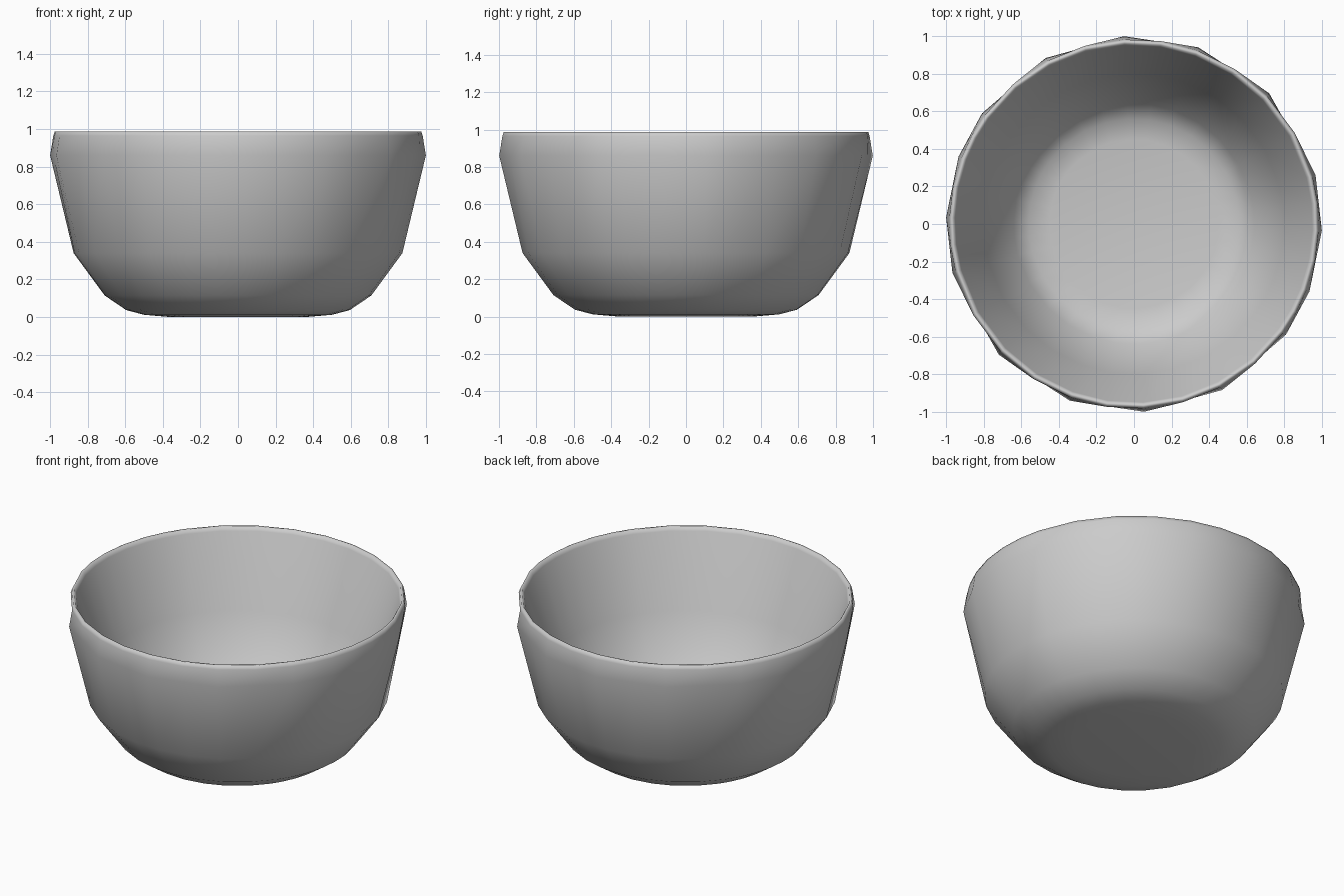
import bpy, bmesh
from math import radians, cos, sin

if "Cube" in bpy.data.objects:
    bpy.data.objects.remove(bpy.data.objects["Cube"])

# Uneven facet corners, repeated on the opposite half, with a midpoint in between
half = [-2, 15, 44, 70, 93, 118, 144, 159]
corners = half + [a + 180 for a in half]
angles = []
for i, a in enumerate(corners):
    b = corners[i + 1] if i < 15 else corners[0] + 360
    angles.append((a, 1.0))
    angles.append(((a + b) / 2, cos(radians((b - a) / 2))))

# Bowl section: (radius, height, faceted) from underside centre, over rim, to inner floor
profile = [
    (0.36, 0.0, 0), (0.50, 0.012, 0), (0.595, 0.037, 0), (0.71, 0.115, 0),
    (0.875, 0.34, 0), (1.0, 0.86, 1), (0.983, 0.965, 0), (0.975, 0.988, 0),
    (0.962, 0.988, 0), (0.95, 0.965, 0), (0.80, 0.52, 0),
    (0.64, 0.18, 0), (0.56, 0.115, 0), (0.45, 0.095, 0),
]

bm = bmesh.new()
rings = []
for r, z, faceted in profile:
    ring = []
    for a, k in angles:
        rr = r * k if faceted else r
        ring.append(bm.verts.new((rr * cos(radians(a)), rr * sin(radians(a)), z)))
    rings.append(ring)

# Walls
n = len(angles)
for lo, hi in zip(rings, rings[1:]):
    for i in range(n):
        j = (i + 1) % n
        bm.faces.new((lo[i], lo[j], hi[j], hi[i]))

# Underside and inner floor
bm.faces.new(rings[0][::-1])
bm.faces.new(rings[-1])
for f in bm.faces:
    f.smooth = True
bmesh.ops.recalc_face_normals(bm, faces=bm.faces)

mesh = bpy.data.meshes.new("bowl")
bm.to_mesh(mesh)
bm.free()
bowl = bpy.data.objects.new("bowl", mesh)
bpy.context.collection.objects.link(bowl)
